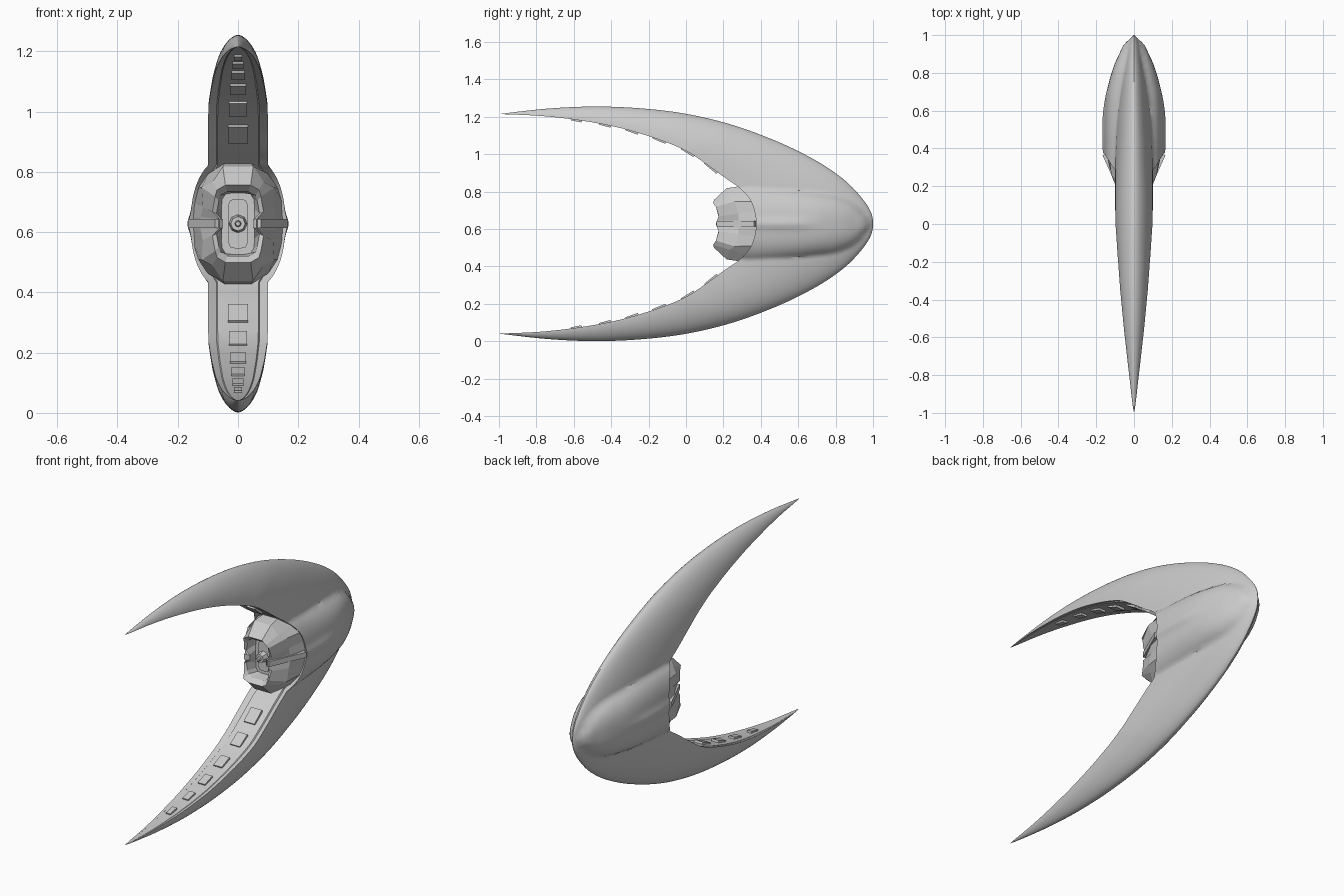
import bpy, bmesh, math
from mathutils import Vector, Matrix

if "Cube" in bpy.data.objects:
    bpy.data.objects.remove(bpy.data.objects["Cube"])

ZC = 0.628  # mirror plane height

# half stations nose -> tip: outer (y, dz), inner (y, dz), half width
OUT = [(1, 0), (.985, .07), (.93, .15), (.84, .24), (.70, .335), (.50, .435), (.25, .528),
       (0, .588), (-.25, .618), (-.5, .627), (-.75, .615), (-1, .587)]
INN = [(.375, 0), (.368, .06), (.342, .13), (.285, .193), (.21, .245), (.11, .318), (0, .39),
       (-.15, .452), (-.35, .512), (-.56, .552), (-.78, .577), (-1, .587)]
WID = [.1, .1, .1, .1, .1, .1, .098, .088, .073, .053, .028, 0]
POD_X = [(.1, .155), (.5, .157), (.6, .154), (.7, .145), (.78, .125), (.85, .102), (.95, .055), (1, 0)]
POD_Z = [(.1, .24), (.3, .228), (.6, .198), (.8, .165), (.9, .12), (1, .001)]


def lin(tab, v):
    if v <= tab[0][0]:
        return tab[0][1]
    for (a, p), (b, q) in zip(tab, tab[1:]):
        if v <= b:
            return p + (q - p) * (v - a) / (b - a)
    return tab[-1][1]


def spline(half, s):
    """Catmull-Rom through the mirrored half list, s in [-11, 11]"""
    def at(i):
        i = max(-11, min(11, i))
        y, z = half[abs(i)]
        return Vector((y, z if i >= 0 else -z))
    i = min(10, math.floor(s))
    t = s - i
    a, b, c, d = at(i - 1), at(i), at(i + 1), at(i + 2)
    return .5 * (2 * b + (c - a) * t + (2 * a - 5 * b + 4 * c - d) * t * t + (3 * b - a - 3 * c + d) * t ** 3)


def half_width(s, t, p):
    arm = lin(list(enumerate(WID)), abs(s)) * max(0, 1 - t ** 1.9) ** .62
    r = abs(p[1]) / lin(POD_Z, p[0])
    pod = 0
    if r < 1 and t < 1:
        pod = lin(POD_X, p[0]) * (1 - r ** 2.5) ** .42
        # small side ridge
        pod += .011 * math.exp(-(p[1] / .03) ** 2 - ((p[0] - .5) / .17) ** 4)
    return max(arm, pod)


def make(name, bm, smooth=None):
    bmesh.ops.remove_doubles(bm, verts=bm.verts, dist=1e-5)
    bmesh.ops.recalc_face_normals(bm, faces=bm.faces)
    me = bpy.data.meshes.new(name)
    bm.to_mesh(me)
    bm.free()
    ob = bpy.data.objects.new(name, me)
    bpy.context.collection.objects.link(ob)
    if smooth:
        bpy.ops.object.select_all(action='DESELECT')
        ob.select_set(True)
        bpy.context.view_layer.objects.active = ob
        bpy.ops.object.shade_smooth_by_angle(angle=math.radians(smooth))
    return ob


def loft(bm, rings, closed=True):
    rows = [[bm.verts.new(p) for p in r] for r in rings]
    for a, b in zip(rows, rows[1:]):
        n = len(a)
        for j in range(n if closed else n - 1):
            k = (j + 1) % n
            bm.faces.new((a[j], a[k], b[k], b[j]))
    return rows


# crescent hull with central bulge and recessed inner channel
NS, NT = 132, 18
rings = []
for i in range(NS + 1):
    s = -11 + 22 * i / NS
    o, n = spline(OUT, s), spline(INN, s)
    side = []
    for j in range(NT + 1):
        t = math.sin(j / NT * math.pi / 2)
        p = n.lerp(o, t)
        side.append((half_width(s, t, p), p[0], p[1] + ZC))
    w = side[0][0]
    floor = []
    for f, t in ((.72, .035), (.68, .012)):
        p = n.lerp(o, t)
        floor.append((w * f, p[0], p[1] + ZC))
    right = floor[::-1] + side
    rings.append(right + [(-x, y, z) for x, y, z in right[-2::-1]])
bm = bmesh.new()
loft(bm, rings)
make("crescent_hull", bm, 30)

# tiles along the inside of both arms
bm = bmesh.new()
for dz, w, l in ((.30, .066, .085), (.385, .06, .08), (.45, .052, .075),
                 (.495, .044, .07), (.53, .036, .065), (.556, .027, .06)):
    s = min((k / 50 for k in range(550)), key=lambda v: abs(spline(INN, v)[1] - dz))
    p = spline(INN, s)
    d = spline(INN, s + .1) - spline(INN, s - .1)
    for sg in (1, -1):
        ang = math.atan2(d[1] * sg, d[0]) - sg * .06
        m = (Matrix.Translation((0, p[0], ZC + sg * p[1])) @ Matrix.Rotation(ang, 4, 'X')
             @ Matrix.Diagonal((w, l, .016, 1)))
        bmesh.ops.create_cube(bm, size=1, matrix=m)
make("arm_tiles", bm)

# faceted thruster: quarter outlines (x, dz) mirrored to full rings
BASE = [(.152, .02), (.148, .07), (.132, .118), (.10, .165), (.045, .2)]
TIP = [(.062, .016), (.085, .04), (.076, .09), (.07, .112), (.042, .128)]
TIPY = [.165, .175, .16, .145, .15]


def full(q):
    up = q + [(-x, y, z) for x, y, z in q[::-1]]
    return up + [(x, y, -z) for x, y, z in up[::-1]]


def placed(q):
    return [(x, y, z + ZC) for x, y, z in full(q)]


base = [(x, .40 - .105 * (z / .19) ** 2, z) for x, z in BASE]
tip = [(x, y, z) for (x, z), y in zip(TIP, TIPY)]
mid = []
for k, (a, b) in enumerate(zip(base, tip)):
    f = 1.16 if k % 2 == 0 else 1.0
    mid.append(((a[0] + b[0]) / 2 * f, (a[1] + b[1]) / 2, (a[2] + b[2]) / 2 * f))


def shrink(f, y):
    return [(x * f, y, z * f) for x, _, z in tip]


plate = [(.055, .235, .02), (.055, .235, .05), (.053, .235, .08), (.042, .235, .098), (.02, .235, .102)]
bm = bmesh.new()
rows = loft(bm, [placed(r) for r in (base, mid, tip, shrink(.84, .175), plate)])
bm.faces.new(rows[-1])
make("thruster", bm)

# raised oval core and hub in the thruster
bm = bmesh.new()
core = [(x * .6, .225, z * .8) for x, _, z in plate]
rows = loft(bm, [placed([(x, .24, z) for x, _, z in core]), placed(core)])
bm.faces.new(rows[-1])
for r1, r2, y, depth in ((.033, .024, .215, .05), (.013, .008, .185, .05)):
    m = Matrix.Translation((0, y, ZC)) @ Matrix.Rotation(math.pi / 2, 4, 'X')
    bmesh.ops.create_cone(bm, cap_ends=True, segments=8, radius1=r1, radius2=r2, depth=depth, matrix=m)
make("thruster_core", bm)

# side ribs bridging hull opening and thruster mouth
bm = bmesh.new()
for sx in (1, -1):
    m = (Matrix.Translation((sx * .108, .27, ZC)) @ Matrix.Rotation(sx * -.42, 4, 'Z')
         @ Matrix.Diagonal((.03, .22, .03, 1)))
    bmesh.ops.create_cube(bm, size=1, matrix=m)
make("thruster_ribs", bm)
